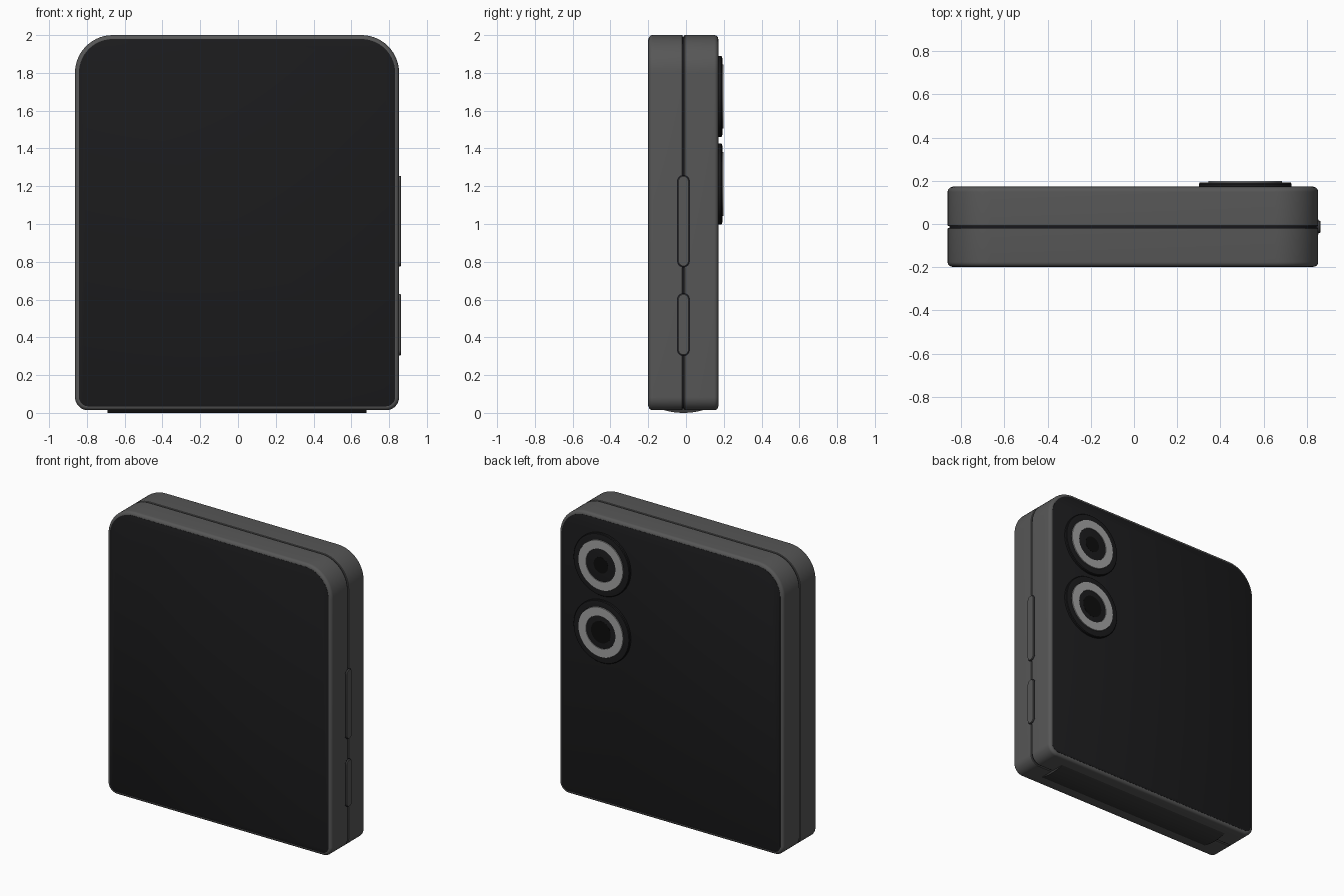
import bpy, bmesh, math

if "Cube" in bpy.data.objects:
    bpy.data.objects.remove(bpy.data.objects["Cube"])


def material(name, c):
    m = bpy.data.materials.new(name)
    m.diffuse_color = (*c, 1)
    m.use_nodes = True
    m.node_tree.nodes["Principled BSDF"].inputs["Base Color"].default_value = m.diffuse_color
    return m


FRAME = material("frame_grey", (0.095, 0.095, 0.095))
GLASS = material("panel_black", (0.011, 0.011, 0.012))
DARK = material("seam_dark", (0.015, 0.015, 0.02))
HINGE = material("hinge_dark", (0.04, 0.04, 0.04))
SILVER = material("ring_silver", (0.36, 0.36, 0.36))
LENS = material("lens_black", (0.004, 0.004, 0.004))


def loft(name, rings, mat, closed=False):
    """Skin equal-length rings of points; cap the ends unless closed."""
    bm = bmesh.new()
    vs = [[bm.verts.new(p) for p in r] for r in rings]
    n = len(vs[0])
    pairs = list(zip(vs, vs[1:])) + ([(vs[-1], vs[0])] if closed else [])
    for a, b in pairs:
        for i in range(n):
            j = (i + 1) % n
            bm.faces.new((a[i], a[j], b[j], b[i]))
    if not closed:
        bm.faces.new(vs[0])
        bm.faces.new(vs[-1])
    bmesh.ops.recalc_face_normals(bm, faces=bm.faces)
    me = bpy.data.meshes.new(name)
    bm.to_mesh(me)
    bm.free()
    ob = bpy.data.objects.new(name, me)
    bpy.context.collection.objects.link(ob)
    me.materials.append(mat)
    bpy.ops.object.select_all(action='DESELECT')
    bpy.context.view_layer.objects.active = ob
    ob.select_set(True)
    bpy.ops.object.shade_smooth_by_angle(angle=math.radians(32))
    return ob


def outline(a0, a1, b0, b1, r_low, r_high, inset=0.0, seg=14):
    """Rounded rectangle with separate lower and upper corner radii."""
    pts = []
    for sx, sz, r, start in ((1, 1, r_high, 0), (-1, 1, r_high, 90),
                             (-1, -1, r_low, 180), (1, -1, r_low, 270)):
        cx = a1 - r if sx > 0 else a0 + r
        cz = b1 - r if sz > 0 else b0 + r
        for k in range(seg + 1):
            t = math.radians(start + 90 * k / seg)
            pts.append((cx + (r - inset) * math.cos(t), cz + (r - inset) * math.sin(t)))
    return pts


def slab(name, layers, mat):
    """Body-shaped slab from (y, inset) layers."""
    return loft(name, [[(x, y, z) for x, z in
                        outline(-0.863, 0.853, 0.014, 2.0, 0.07, 0.2, i)]
                       for y, i in layers], mat)


# Two folded halves, each with a rounded outer rim and a glass panel
SEAM, HALF, R = -0.0135, 0.1845, 0.022
for side, s in (("front", -1), ("back", 1)):
    layers = [(SEAM + s * 0.004, 0.003), (SEAM + s * 0.007, 0)]
    for k in range(7):
        t = math.radians(15 * k)
        layers.append((SEAM + s * (HALF - R + R * math.sin(t)), R * (1 - math.cos(t))))
    slab(side + "_half", layers, FRAME)
    slab(side + "_panel", [(SEAM + s * (HALF - 0.004), 0.021),
                           (SEAM + s * (HALF + 0.001), 0.021),
                           (SEAM + s * (HALF + 0.002), 0.023)], GLASS)

# Dark filler in the fold line
slab("fold_seam", [(SEAM - 0.005, 0.008), (SEAM + 0.005, 0.008)], DARK)

# Shallow curved hinge cover on the bottom edge
arc = [(-0.115 + 0.23 * k / 16, 0.018 * (2 * k / 16 - 1) ** 2) for k in range(17)]
section = arc + [(0.115, 0.04), (-0.115, 0.04)]
loft("hinge_cover", [[(x, SEAM + y, z) for y, z in section] for x in (-0.692, 0.68)], HINGE)

# Side buttons with a dark groove around each
for name, z0, z1 in (("volume_button", 0.77, 1.26), ("power_button", 0.30, 0.635)):
    def pill(x, inset):
        return [(x, y, z) for y, z in outline(SEAM - 0.034, SEAM + 0.034, z0, z1,
                                              0.0339, 0.0339, inset)]
    loft(name + "_groove", [pill(0.84, 0), pill(0.8535, 0)], DARK)
    loft(name, [pill(0.84, 0.005), pill(0.859, 0.005), pill(0.863, 0.008)], FRAME)


def lathe(name, cx, cz, profile, mat, closed=False):
    """Turned part around the y axis from (radius, y) points."""
    ring = [math.tau * k / 64 for k in range(64)]
    return loft(name, [[(cx + r * math.cos(t), y, cz + r * math.sin(t)) for t in ring]
                       for r, y in profile], mat, closed)


# Rear cameras: raised base, silver ring, lens and pupil
for name, cz, pupil in (("upper_camera", 1.675, 0.055), ("lower_camera", 1.212, 0.075)):
    cx = 0.515
    lathe(name + "_base", cx, cz, [(0.215, 0.16), (0.215, 0.186), (0.211, 0.191),
                                   (0.195, 0.193), (0.172, 0.193), (0.172, 0.187),
                                   (0.1, 0.187)], GLASS)
    lathe(name + "_ring", cx, cz, [(0.17, 0.184), (0.17, 0.198), (0.113, 0.198),
                                   (0.113, 0.184)], SILVER, True)
    lathe(name + "_lens", cx, cz, [(0.112, 0.184), (0.112, 0.194), (0.105, 0.195)], GLASS)
    lathe(name + "_pupil", cx, cz, [(pupil, 0.19), (pupil, 0.196)], LENS)
